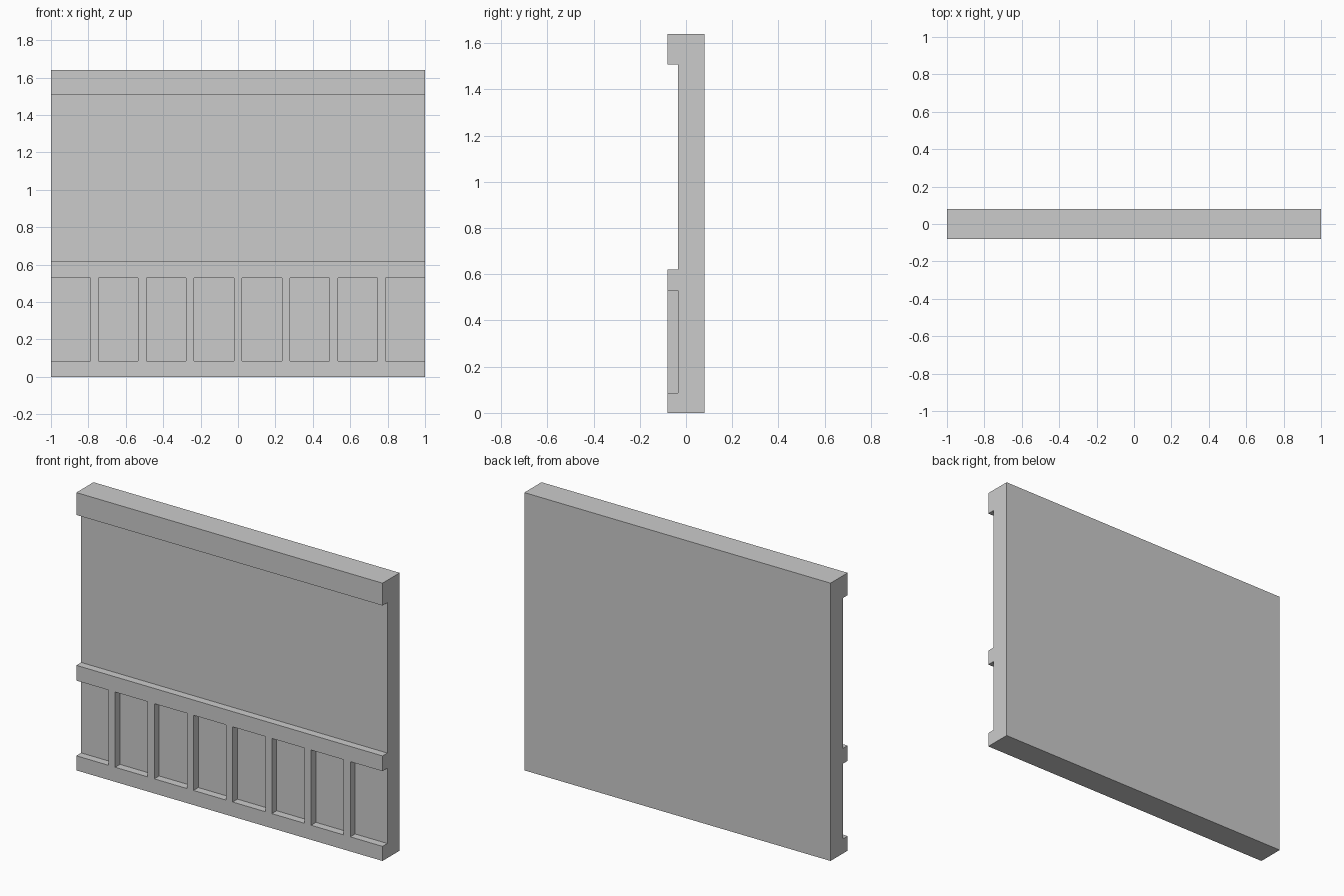
import bpy, bmesh
from mathutils import Matrix

if "Cube" in bpy.data.objects:
    bpy.data.objects.remove(bpy.data.objects["Cube"])

HALF = 1.0                      # half width
FRONT, FACE, BACK = -0.08, -0.035, 0.08
HEIGHT = 1.64
PITCH, STILE = 0.256, 0.043     # stile spacing and width


def make_object(name, bm):
    bmesh.ops.recalc_face_normals(bm, faces=bm.faces)
    mesh = bpy.data.meshes.new(name)
    bm.to_mesh(mesh)
    bm.free()
    obj = bpy.data.objects.new(name, mesh)
    bpy.context.collection.objects.link(obj)
    return obj


def add_box(bm, lo, hi):
    size = [b - a for a, b in zip(lo, hi)]
    mid = [(a + b) / 2 for a, b in zip(lo, hi)]
    bmesh.ops.create_cube(bm, size=1, matrix=Matrix.Translation(mid) @ Matrix.Diagonal((*size, 1)))


# Wall slab with top rail and solid wainscot, extruded from its side profile
profile = [(BACK, 0), (BACK, HEIGHT), (FRONT, HEIGHT), (FRONT, 1.508),
           (FACE, 1.508), (FACE, 0.62), (FRONT, 0.62), (FRONT, 0)]
bm = bmesh.new()
face = bm.faces.new([bm.verts.new((-HALF, y, z)) for y, z in profile])
ext = bmesh.ops.extrude_face_region(bm, geom=[face])
bmesh.ops.translate(bm, vec=(2 * HALF, 0, 0),
                    verts=[v for v in ext["geom"] if isinstance(v, bmesh.types.BMVert)])
wall = make_object("wall_panel", bm)

# Eight recesses between seven stiles; the end ones run out through the sides
bm = bmesh.new()
for i in range(8):
    x0 = -1.1 if i == 0 else (i - 4) * PITCH + STILE / 2
    x1 = 1.1 if i == 7 else (i - 3) * PITCH - STILE / 2
    add_box(bm, (x0, FRONT - 0.1, 0.086), (x1, FACE, 0.53))
cutter = make_object("recess_cutter", bm)
cutter.hide_render = True

# Cut the recesses and drop the helper
mod = wall.modifiers.new("recesses", 'BOOLEAN')
mod.operation = 'DIFFERENCE'
mod.solver = 'EXACT'
mod.object = cutter
bpy.context.view_layer.objects.active = wall
wall.select_set(True)
bpy.ops.object.modifier_apply(modifier=mod.name)
bpy.data.objects.remove(cutter, do_unlink=True)
